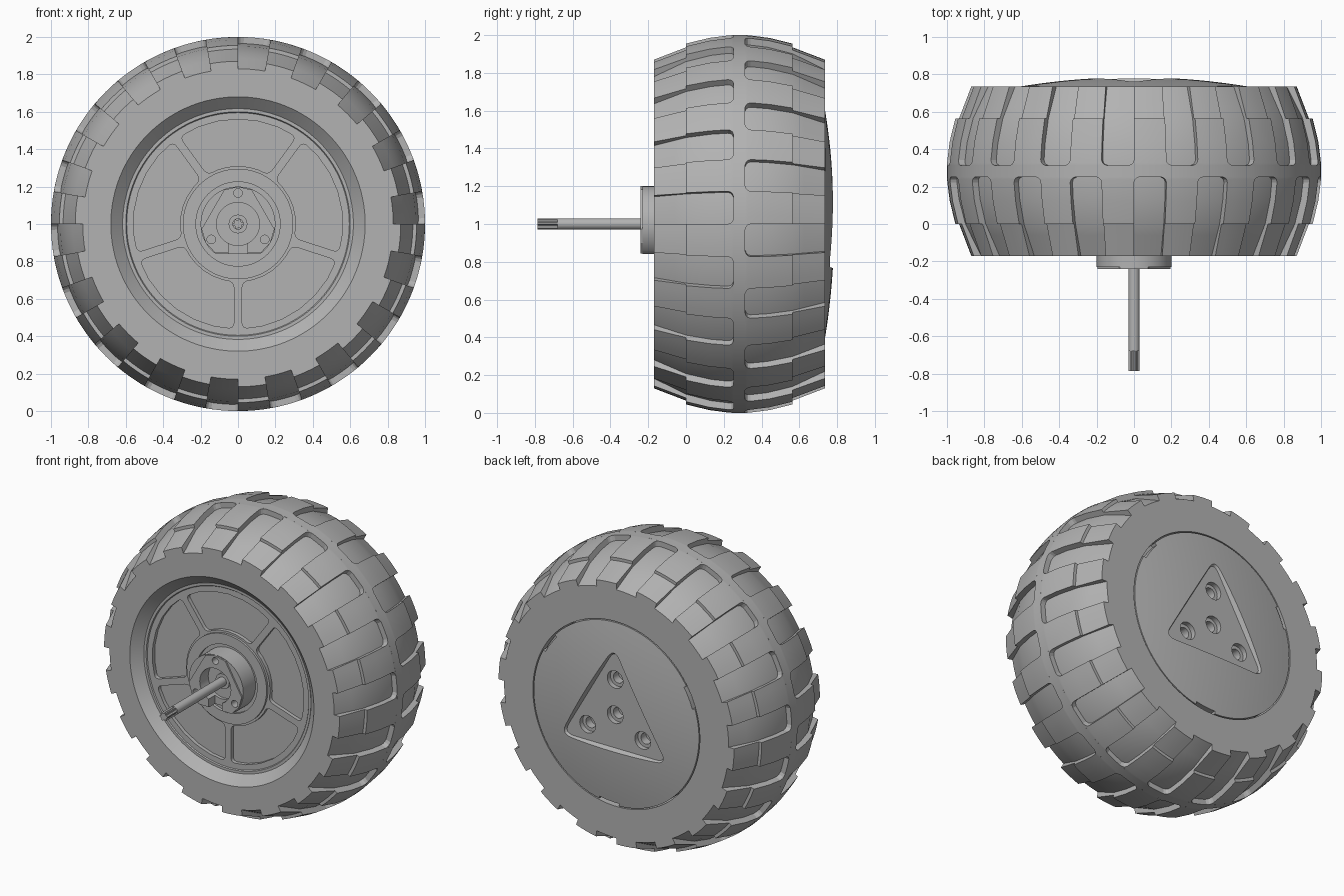
import bpy, bmesh, math
from math import sin, cos, radians, pi
from mathutils import Vector, Matrix

cube = bpy.data.objects.get("Cube")
if cube:
    bpy.data.objects.remove(cube)

grey = bpy.data.materials.new("plain_grey")
grey.use_nodes = True
COLOUR = (0.45, 0.45, 0.45, 1)
grey.diffuse_color = COLOUR
grey.node_tree.nodes["Principled BSDF"].inputs["Base Color"].default_value = COLOUR

AXIS = Vector((0, 0, 1))     # wheel centre, axle runs along y
MID, HALF = 0.2825, 0.4525   # tyre middle and half width
STEPS = 144


def make(name, bm):
    bmesh.ops.remove_doubles(bm, verts=bm.verts, dist=1e-5)
    bmesh.ops.recalc_face_normals(bm, faces=bm.faces)
    mesh = bpy.data.meshes.new(name)
    bm.to_mesh(mesh)
    bm.free()
    mesh.materials.append(grey)
    ob = bpy.data.objects.new(name, mesh)
    bpy.context.collection.objects.link(ob)
    return ob


def smooth(ob, angle=25):
    for p in ob.data.polygons:
        p.use_smooth = True
    ob.data.set_sharp_from_angle(angle=radians(angle))


def lathe(name, profile, closed=False, steps=STEPS):
    """Spin (radius, y) points about the axle."""
    bm = bmesh.new()
    vs = [bm.verts.new((r, y, 1)) for r, y in profile]
    pairs = list(zip(vs, vs[1:])) + ([(vs[-1], vs[0])] if closed else [])
    edges = [bm.edges.new(p) for p in pairs]
    bmesh.ops.spin(bm, geom=vs + edges, cent=AXIS, axis=(0, 1, 0),
                   angle=2 * pi, steps=steps)
    return make(name, bm)


def prism(bm, outline, y0, y1, taper=1.0):
    """Extrude an (x, z) outline, relative to the axle, from y0 to y1."""
    a = [bm.verts.new((x, y0, 1 + z)) for x, z in outline]
    b = [bm.verts.new((x * taper, y1, 1 + z * taper)) for x, z in outline]
    bm.faces.new(a)
    bm.faces.new(b[::-1])
    for i in range(len(a)):
        j = (i + 1) % len(a)
        bm.faces.new((a[i], b[i], b[j], a[j]))


def polar(r, deg):
    return Vector((r * cos(radians(deg)), r * sin(radians(deg))))


def circle(r, centre=(0, 0), n=32):
    return [Vector(centre) + polar(r, 360 * i / n) for i in range(n)]


def sector(mid, r0, r1, half0, half1, n=7):
    """Ring segment outline with its own half angle at each radius."""
    t = [2 * i / (n - 1) - 1 for i in range(n)]
    return ([polar(r1, mid + half1 * k) for k in t] +
            [polar(r0, mid - half0 * k) for k in t])


def rounded(pts, cut):
    """Round only the sharp corners of an outline."""
    out = []
    for i, p in enumerate(pts):
        u, v = pts[i - 1] - p, pts[(i + 1) % len(pts)] - p
        if u.angle(v) > radians(140):
            out.append(p)
            continue
        a, b = p + u.normalized() * cut, p + v.normalized() * cut
        for k in range(7):
            t = k / 6
            out.append(a * (1 - t) ** 2 + p * 2 * t * (1 - t) + b * t * t)
    return out


def cut(target, prisms):
    """Subtract a set of prisms and bake the result."""
    bm = bmesh.new()
    for args in prisms:
        prism(bm, *args)
    tool = make("cutter", bm)
    tool.hide_render = True
    mod = target.modifiers.new("cut", "BOOLEAN")
    mod.operation, mod.solver, mod.object = "DIFFERENCE", "EXACT", tool
    dg = bpy.context.evaluated_depsgraph_get()
    baked = bpy.data.meshes.new_from_object(target.evaluated_get(dg))
    target.modifiers.clear()
    target.data = baked
    bpy.data.objects.remove(tool)


# Tyre carcass: the floor of the tread grooves, with a conical front lip
floor = [(HALF, 0.83), (0.3425, 0.885), (0.2825, 0.915), (0.15, 0.95), (0.03, 0.965)]
outer = [(r, MID - d) for d, r in floor] + [(r, MID + d) for d, r in floor[::-1]]
tyre = lathe("tyre", outer + [(0.617, 0.735), (0.617, -0.11), (0.68, -0.17)], True)
smooth(tyre, 12)

# Continuous raised band around the middle of the tread
band = lathe("tread_band", [(0.95, MID - 0.03), (1, MID - 0.03),
                            (1, MID + 0.03), (0.95, MID + 0.03)], True)
smooth(band)

# Tread lugs: distance from the middle, top radius, half angle
LUG = [(HALF, 0.87, 5), (0.2825, 0.935, 5), (0.2825, 0.955, 5), (0.16, 0.985, 5),
       (0.06, 0.998, 5), (0.045, 0.999, 5.3), (0.037, 1, 5.8), (0.03, 1, 6.8)]


def floor_radius(d):
    for (d0, r0), (d1, r1) in zip(floor, floor[1:]):
        if d >= d1 - 1e-6:
            return r0 + (r1 - r0) * (d0 - d) / (d0 - d1)
    return floor[-1][1]


def lugs(name, side, first):
    bm = bmesh.new()
    cols = 4
    for k in range(18):
        rows = []
        for d, top, half in LUG:
            angs = [first + 20 * k + half * (2 * i / cols - 1) for i in range(cols + 1)]
            low = floor_radius(d) - 0.015
            ring = [polar(low, angs[0])] + [polar(top, a) for a in angs] + [polar(low, angs[-1])]
            rows.append([bm.verts.new((p.x, MID + side * d, 1 + p.y)) for p in ring])
        for a, b in zip(rows, rows[1:]):
            for i in range(len(a) - 1):
                bm.faces.new((a[i], a[i + 1], b[i + 1], b[i]))
        bm.faces.new(rows[0])
    smooth(make(name, bm), 14)


lugs("front_lugs", -1, 15)
lugs("back_lugs", 1, 5)

# Rim disc on the front, with five rounded pockets between thin spokes
rim = lathe("rim_disc", [(0, -0.1), (0.225, -0.1), (0.225, -0.12), (0.295, -0.12),
                         (0.295, -0.105), (0.595, -0.105), (0.6, -0.112),
                         (0.617, -0.112), (0.617, 0.02), (0, 0.02)])


def pocket(mid):
    half = [36 - math.degrees(math.asin(0.022 / r)) for r in (0.31, 0.56)]
    return rounded(sector(mid, 0.31, 0.56, *half), 0.035)


cut(rim, [(pocket(18 + 72 * k), -0.2, -0.08) for k in range(5)])
smooth(rim)

# Hub plate: round with a flat foot, axle well, screw holes and foot notch
bm = bmesh.new()
prism(bm, [Vector((p.x, max(p.y, -0.16))) for p in circle(0.2, n=64)], -0.23, -0.09)
hub = make("hub_plate", bm)
cut(hub, [(circle(0.115), -0.3, -0.15)])
cut(hub, [(circle(0.023, polar(0.165, 90 + 120 * k), 16), -0.3, -0.17) for k in range(3)])
cut(hub, [([(-0.05, -0.2), (0.05, -0.2), (0.05, -0.09), (-0.05, -0.09)], -0.3, -0.17)])
smooth(hub)

# Raised three-cornered face on the hub
bm = bmesh.new()
tri = [p for k in range(3) for p in
       (polar(0.197, 90 + 120 * k - 22), polar(0.2, 90 + 120 * k), polar(0.197, 90 + 120 * k + 22))]
prism(bm, [Vector((p.x, max(p.y, -0.16))) for p in tri], -0.24, -0.225)
face = make("hub_face", bm)
cut(face, [(circle(0.115), -0.3, -0.15)] +
    [(circle(0.023, polar(0.165, 90 + 120 * k), 16), -0.3, -0.17) for k in range(3)])
cut(face, [([(-0.05, -0.2), (0.05, -0.2), (0.05, -0.09), (-0.05, -0.09)], -0.3, -0.17)])
smooth(face)

# Axle with collar and splined tip
smooth(lathe("axle", [(0, -0.68), (0.03, -0.68), (0.03, -0.165), (0.05, -0.165),
                      (0.05, -0.1), (0, -0.1)], steps=32))
bm = bmesh.new()
prism(bm, [polar(0.029 if i % 4 < 2 else 0.021, 15 * i) for i in range(24)], -0.785, -0.67)
make("axle_tip", bm)

# Domed back cap with a three-cornered recess, screw holes and edge slots
dome = [(0.61 * i / 12, 0.735 + 0.05 * (1 - (i / 12) ** 2)) for i in range(13)]
cap = lathe("back_cap", dome + [(0.61, 0.6), (0, 0.6)], steps=96)
triangle = rounded([polar(0.48, 90 + 120 * k) for k in range(3)], 0.09)
cut(cap, [(triangle, 0.79, 0.748, 0.92)])
spots = [Vector((0, 0))] + [polar(0.235, 90 + 120 * k) for k in range(3)]
cut(cap, [(circle(0.058, s), 0.8, 0.715) for s in spots])
cut(cap, [(circle(0.036, s), 0.8, 0.66) for s in spots])
cut(cap, [(sector(35 + 120 * k, 0.592, 0.64, 7, 7), 0.8, 0.7) for k in range(3)])
smooth(cap)
